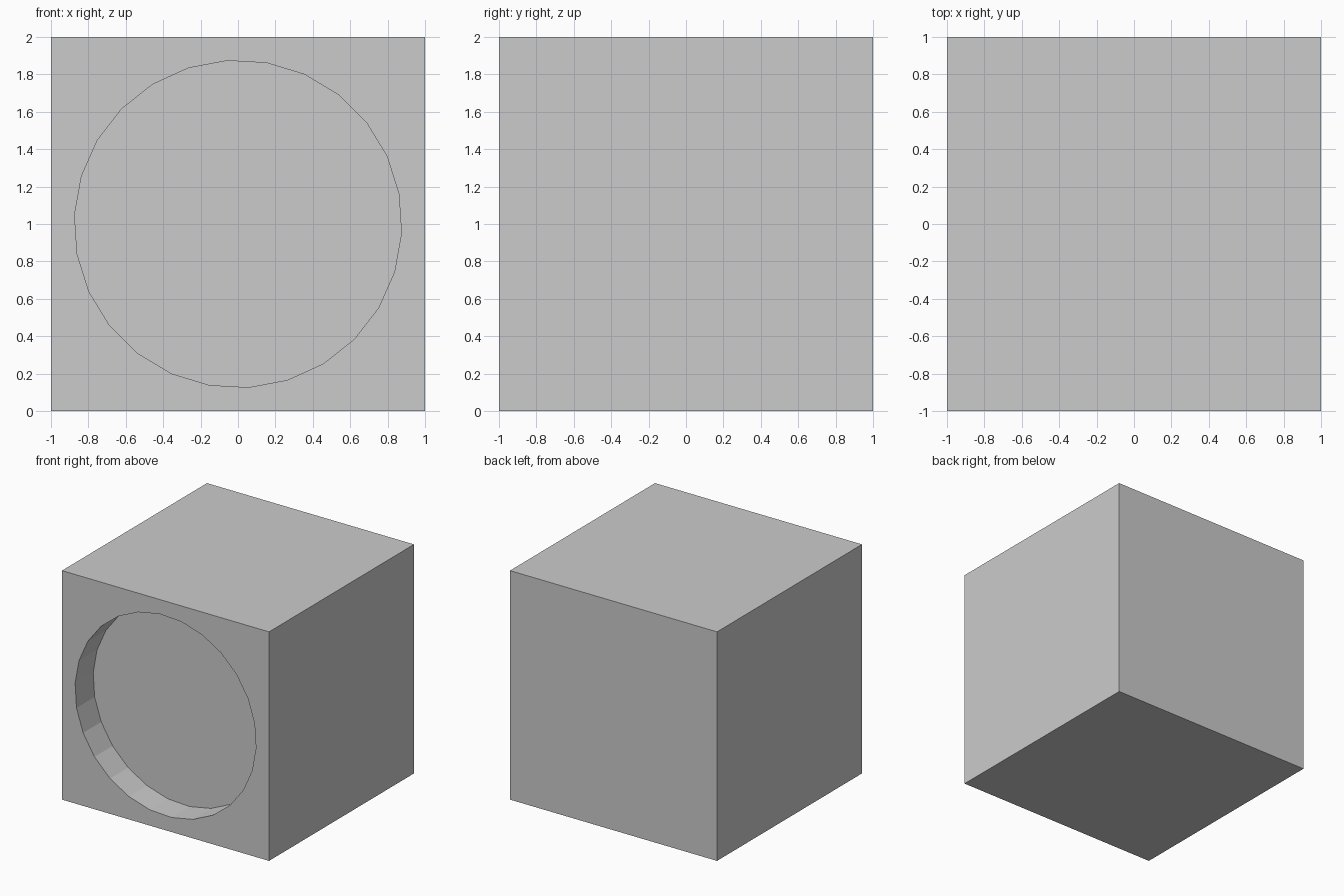
import bpy, math

if "Cube" in bpy.data.objects:
    bpy.data.objects.remove(bpy.data.objects["Cube"])

# Main block standing on the ground
bpy.ops.mesh.primitive_cube_add(size=2, location=(0, 0, 1))
block = bpy.context.object
block.name = "block"

# 26-sided cutter for the round recess in the front face
RADIUS, DEPTH, SIDES, TURN = 0.875, 0.25, 26, math.radians(3.2)
bpy.ops.mesh.primitive_cylinder_add(
    vertices=SIDES, radius=RADIUS, depth=2 * DEPTH,
    location=(0, -1, 1), rotation=(math.pi / 2, 0, 0))
cutter = bpy.context.object
cutter.name = "recess_cutter"
# Local start vertex is on +y (up in the front view after tilting)
start = math.radians(90) - 6 * math.tau / SIDES - TURN
for v in cutter.data.vertices:
    x, y, z = v.co
    c, s = math.cos(-start), math.sin(-start)
    v.co = (x * c + y * s, -x * s + y * c, z)

# Cut the recess and apply it
cut = block.modifiers.new("recess", 'BOOLEAN')
cut.operation = 'DIFFERENCE'
cut.solver = 'EXACT'
cut.object = cutter
bpy.context.view_layer.objects.active = block
bpy.ops.object.modifier_apply(modifier=cut.name)
bpy.data.objects.remove(cutter)
